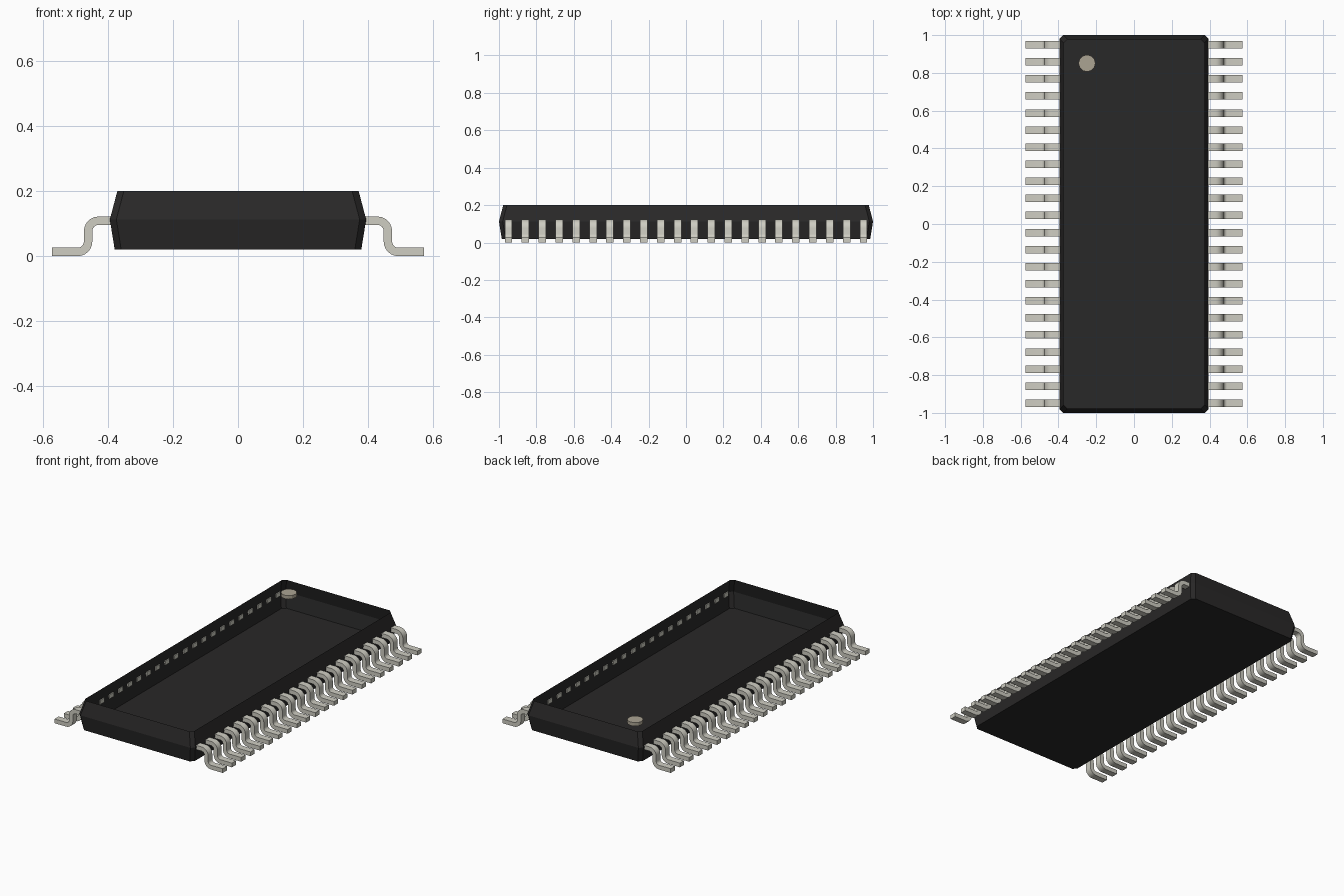
import bpy
import math
from mathutils import Vector

cube = bpy.data.objects.get("Cube")
if cube:
    bpy.data.objects.remove(cube, do_unlink=True)


def material(name, color):
    mat = bpy.data.materials.new(name)
    mat.use_nodes = True
    mat.diffuse_color = (*color, 1)
    mat.node_tree.nodes["Principled BSDF"].inputs["Base Color"].default_value = (*color, 1)
    return mat


black = material("black plastic", (0.022, 0.021, 0.021))
metal = material("pale metal", (0.62, 0.61, 0.54))
tan = material("tan marking", (0.41, 0.37, 0.29))


def mesh_object(name, verts, faces, mat):
    mesh = bpy.data.meshes.new(name)
    mesh.from_pydata(verts, [], faces)
    mesh.materials.append(mat)
    obj = bpy.data.objects.new(name, mesh)
    bpy.context.collection.objects.link(obj)
    return obj


# Package body: open-topped shell lofted through chamfered rectangles
def chamfered_ring(hx, hy, z, c=0.02):
    ring = []
    for sx, sy in ((1, 1), (-1, 1), (-1, -1), (1, -1)):
        pair = [(sx * hx, sy * (hy - c), z), (sx * (hx - c), sy * hy, z)]
        ring += pair if sx * sy > 0 else pair[::-1]
    return ring


levels = [(0.38, 0.985, 0.02), (0.395, 1.0, 0.113), (0.372, 0.977, 0.2)]
verts = [v for level in levels for v in chamfered_ring(*level)]
faces = [tuple(reversed(range(8)))]
for r in range(len(levels) - 1):
    for i in range(8):
        j = (i + 1) % 8
        faces.append((r * 8 + i, r * 8 + j, r * 8 + 8 + j, r * 8 + 8 + i))
mesh_object("package_body", verts, faces, black)

# Lead profile: centre line of a gull wing as (point, normal) pairs in x-z
BEND, HALF_T, HALF_W, STEPS = 0.032, 0.013, 0.02, 6
path = [(Vector((0.387, 0.109)), Vector((0, 1)))]
for i in range(STEPS + 1):
    a = math.radians(90) * (1 - i / STEPS)
    n = Vector((math.cos(a), math.sin(a)))
    path.append((Vector((0.43, 0.077)) + n * BEND, n))
for i in range(STEPS + 1):
    a = math.radians(180 + 90 * i / STEPS)
    n = Vector((math.cos(a), math.sin(a)))
    path.append((Vector((0.494, 0.045)) + n * BEND, -n))
path.append((Vector((0.574, 0.013)), Vector((0, 1))))


def lead(name, side, y):
    pts = []
    for p, n in path:
        for w, t in ((-1, -1), (1, -1), (1, 1), (-1, 1)):
            q = p + n * HALF_T * t
            pts.append((side * q.x, y + side * w * HALF_W, q.y))
    last = 4 * (len(path) - 1)
    quads = [(3, 2, 1, 0), tuple(range(last, last + 4))]
    for s in range(0, last, 4):
        for k in range(4):
            m = (k + 1) % 4
            quads.append((s + k, s + m, s + 4 + m, s + 4 + k))
    obj = mesh_object(name, pts, quads, metal)
    bpy.ops.object.select_all(action="DESELECT")
    obj.select_set(True)
    bpy.context.view_layer.objects.active = obj
    bpy.ops.object.shade_smooth_by_angle(angle=math.radians(30))


# Rows of leads down both long sides
COUNT, ROW_END = 22, 0.949
for side, label in ((1, "left"), (-1, "right")):
    for i in range(COUNT):
        lead(f"{label}_lead_{i + 1}", side, ROW_END * (1 - 2 * i / (COUNT - 1)))

# First-lead marker: small disc level with the rim
bpy.ops.mesh.primitive_cylinder_add(vertices=12, radius=0.045, depth=0.022,
                                    location=(-0.249, 0.851, 0.188))
marker = bpy.context.object
marker.name = "corner_marker"
marker.data.materials.append(tan)
